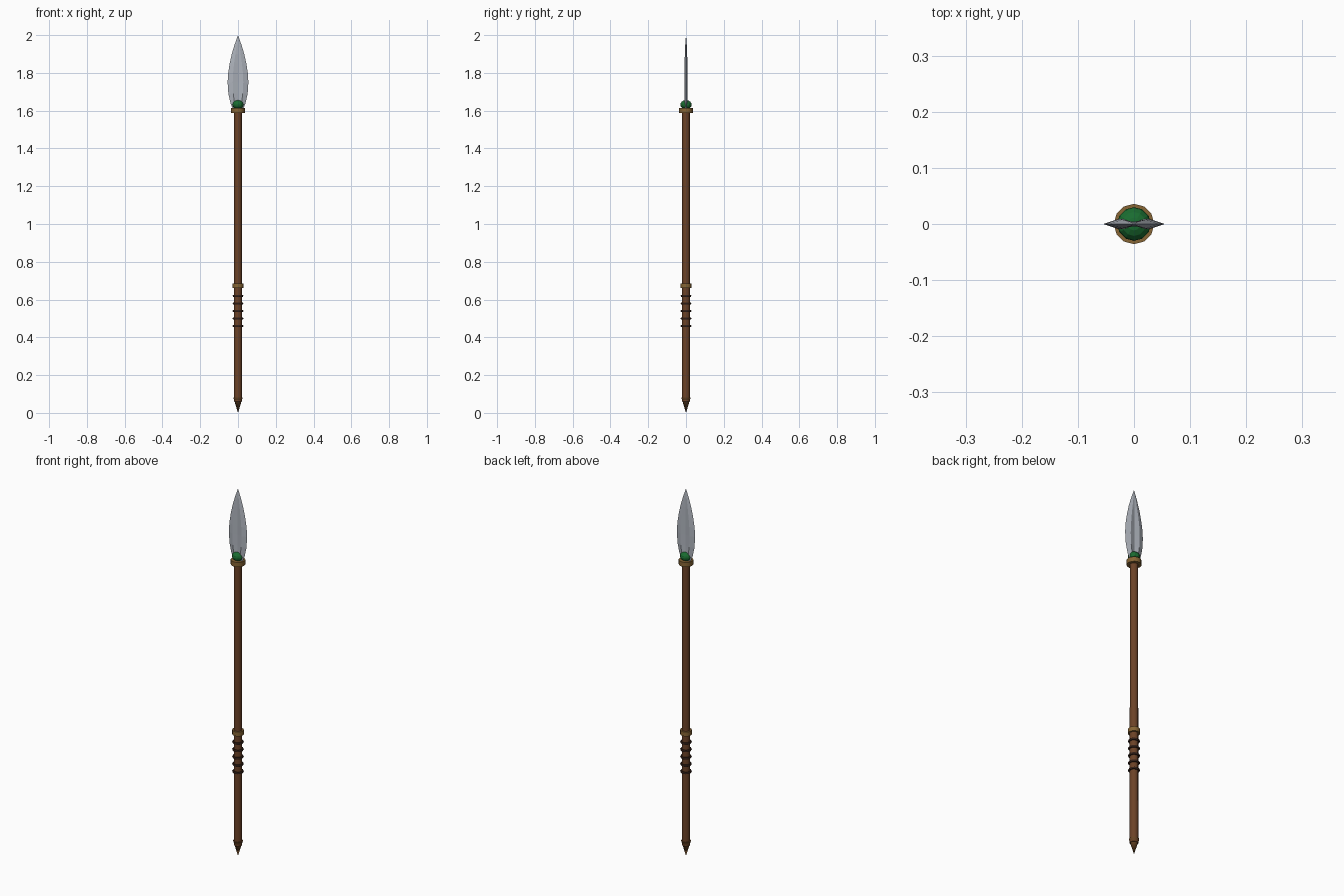
import bpy, bmesh, math

if "Cube" in bpy.data.objects:
    bpy.data.objects.remove(bpy.data.objects["Cube"])


def material(name, rgb):
    m = bpy.data.materials.new(name)
    m.diffuse_color = (*rgb, 1)
    m.use_nodes = True
    m.node_tree.nodes["Principled BSDF"].inputs["Base Color"].default_value = m.diffuse_color
    return m


WOOD = material("wood", (0.15, 0.055, 0.02))
BRONZE = material("bronze", (0.24, 0.13, 0.035))
BUTT = material("butt_metal", (0.15, 0.065, 0.02))
LEATHER = material("leather", (0.03, 0.013, 0.008))
GEM = material("gem_green", (0.01, 0.15, 0.03))
STEEL = material("steel", (0.42, 0.45, 0.5))


def finish(name, mat, smooth=None):
    o = bpy.context.object
    o.name = name
    o.data.materials.append(mat)
    if smooth:
        bpy.ops.object.shade_smooth_by_angle(angle=math.radians(smooth))
    return o


def tube(name, mat, r0, r1, z0, z1, sides=12):
    bpy.ops.mesh.primitive_cone_add(vertices=sides, radius1=r0, radius2=r1,
                                    depth=z1 - z0, location=(0, 0, (z0 + z1) / 2))
    return finish(name, mat, 40)


# Shaft, collars and pointed butt
tube("shaft", WOOD, 0.021, 0.02, 0.06, 1.61)
tube("head_collar", BRONZE, 0.036, 0.036, 1.588, 1.613)
tube("grip_collar", BRONZE, 0.029, 0.029, 0.662, 0.686)
tube("butt_spike", BUTT, 0.0, 0.025, 0.0, 0.082)

# Grip wrap rings
for i in range(5):
    bpy.ops.mesh.primitive_torus_add(major_segments=12, minor_segments=6, major_radius=0.023,
                                     minor_radius=0.006, location=(0, 0, 0.46 + 0.04 * i))
    finish(f"grip_ring_{i + 1}", LEATHER, 60)

# Gem
bpy.ops.mesh.primitive_uv_sphere_add(segments=12, ring_count=8, radius=0.03,
                                     location=(0, 0, 1.632))
bpy.context.object.scale.z = 0.8
finish("gem", GEM)

# Blade sections: height, half width, ridge x, ridge y, centre y
sections = [(1.61, 0.028, 0.013, 0.008, 0.003), (1.64, 0.040, 0.019, 0.009, 0.003),
            (1.69, 0.051, 0.025, 0.009, 0.003), (1.75, 0.055, 0.028, 0.009, 0.003),
            (1.80, 0.052, 0.026, 0.009, 0.003), (1.85, 0.044, 0.021, 0.008, 0.003),
            (1.90, 0.033, 0.014, 0.006, 0.004), (1.95, 0.018, 0.007, 0.004, 0.0035)]
bm = bmesh.new()
rings = []
for z, w, rx, ry, cy in sections:
    outline = [(w, 0), (rx, ry), (0, cy), (-rx, ry), (-w, 0), (-rx, -ry), (0, -cy), (rx, -ry)]
    rings.append([bm.verts.new((x, y, z)) for x, y in outline])
tip = bm.verts.new((0, 0, 2.0))
bm.faces.new(rings[0][::-1])
for a, b in zip(rings, rings[1:]):
    for i in range(8):
        j = (i + 1) % 8
        bm.faces.new((a[i], a[j], b[j], b[i]))
for i in range(8):
    bm.faces.new((rings[-1][i], rings[-1][(i + 1) % 8], tip))
bmesh.ops.recalc_face_normals(bm, faces=bm.faces)
mesh = bpy.data.meshes.new("blade")
bm.to_mesh(mesh)
bm.free()
blade = bpy.data.objects.new("blade", mesh)
mesh.materials.append(STEEL)
bpy.context.collection.objects.link(blade)
